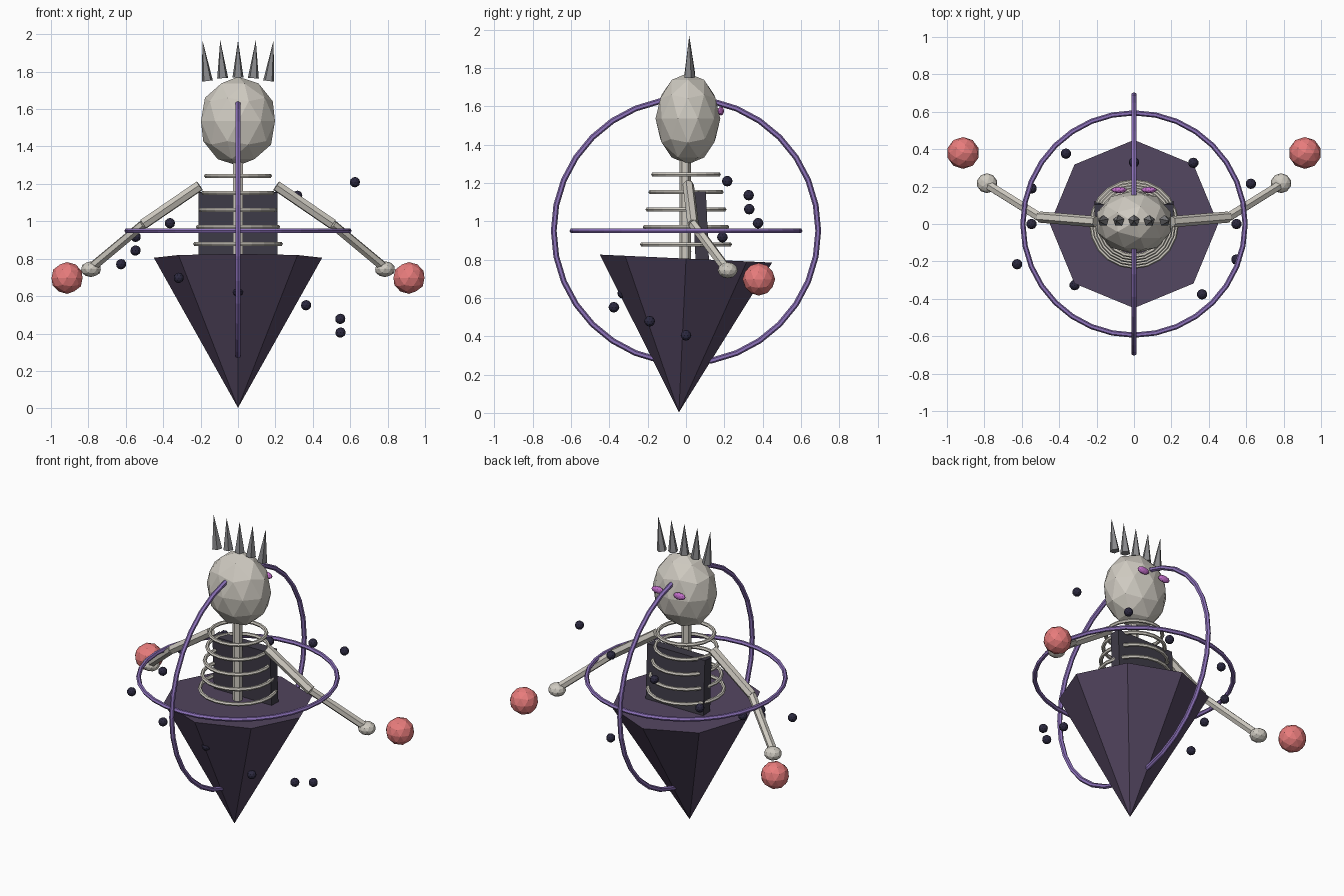
import bpy
from math import pi
from mathutils import Vector

if "Cube" in bpy.data.objects:
    bpy.data.objects.remove(bpy.data.objects["Cube"])


def material(name, rgb):
    m = bpy.data.materials.new(name)
    m.diffuse_color = (*rgb, 1)
    m.use_nodes = True
    m.node_tree.nodes["Principled BSDF"].inputs["Base Color"].default_value = m.diffuse_color
    return m


BONE = material("bone", (0.62, 0.59, 0.53))
ROBE = material("robe", (0.085, 0.06, 0.115))
CLOAK = material("cloak", (0.05, 0.045, 0.065))
RING = material("ring", (0.27, 0.17, 0.50))
ORB = material("orb", (0.80, 0.20, 0.20))
EYE = material("eye", (0.55, 0.16, 0.60))
BEAD = material("bead", (0.025, 0.022, 0.05))
IRON = material("iron", (0.25, 0.25, 0.26))


def finish(name, mat):
    ob = bpy.context.object
    ob.name = name
    ob.data.materials.append(mat)
    return ob


def ball(name, loc, scale, mat, detail=2):
    bpy.ops.mesh.primitive_ico_sphere_add(subdivisions=detail, radius=1, location=loc)
    bpy.context.object.scale = scale
    return finish(name, mat)


def rod(name, a, b, r1, r2, sides, mat):
    a, b = Vector(a), Vector(b)
    bpy.ops.mesh.primitive_cone_add(vertices=sides, radius1=r1, radius2=r2,
                                    depth=(b - a).length, location=(a + b) / 2)
    ob = finish(name, mat)
    ob.rotation_mode = 'QUATERNION'
    ob.rotation_quaternion = Vector((0, 0, 1)).rotation_difference(b - a)
    return ob


def hoop(name, z, major, minor, mat, segs=32, rot=(0, 0, 0)):
    bpy.ops.mesh.primitive_torus_add(major_radius=major, minor_radius=minor,
                                     major_segments=segs, minor_segments=6,
                                     location=(0, 0, z), rotation=rot)
    return finish(name, mat)


# Tapered lower robe, tip down, leaning slightly
rod("robe", (0, 0, 0.805), (0, -0.037, 0.003), 0.45, 0, 8, ROBE)

# Slab behind the ribs
bpy.ops.mesh.primitive_cube_add(size=1, location=(0, 0.077, 0.97), rotation=(0.045, 0, 0))
bpy.context.object.scale = (0.42, 0.07, 0.37)
finish("torso_slab", CLOAK)

# Spine and ribs
rod("spine", (0, -0.005, 0.79), (0, -0.005, 1.34), 0.03, 0.03, 6, BONE)
for i in range(5):
    hoop(f"rib_{i}", 1.243 - 0.091 * i, 0.17 + 0.0145 * i, 0.012, BONE, 20)

# Head, eyes and crown
ball("head", (0, 0.01, 1.535), (0.208, 0.169, 0.238), BONE)
for s in (-1, 1):
    ball(f"eye_{s}", (0.08 * s, 0.182, 1.575), (0.042, 0.017, 0.023), EYE)
for i in range(-2, 3):
    base = 1.77 - 0.005 * i * i
    rod(f"crown_spike_{i}", (0.082 * i, 0.017, base), (0.095 * i, 0.017, 1.968),
        0.031, 0, 5, IRON)

# Arms, hands and orbs
for s in (-1, 1):
    elbow = (0.505 * s, 0.037, 0.985)
    rod(f"upper_arm_{s}", (0.205 * s, 0.012, 1.19), elbow, 0.03, 0.03, 6, BONE)
    rod(f"forearm_{s}", elbow, (0.775 * s, 0.205, 0.76), 0.026, 0.026, 6, BONE)
    ball(f"hand_{s}", (0.786 * s, 0.218, 0.744), (0.055, 0.053, 0.042), BONE)
    ball(f"orb_{s}", (0.914 * s, 0.38, 0.697), (0.087, 0.085, 0.085), ORB)

# Orbiting rings
hoop("flat_ring", 0.95, 0.594, 0.014, RING)
hoop("upright_ring", 0.95, 0.69, 0.015, RING, rot=(0, pi / 2, 0))

# Spiral of beads; the second half mirrors the first through the axis
path = [(0.548, 0), (0.547, -0.19), (0.364, -0.376), (0, -0.33), (-0.317, -0.327), (-0.625, -0.215)]
for i in range(12):
    x, y = path[i % 6]
    s = 1 if i < 6 else -1
    ball(f"bead_{i}", (s * x, s * y, 0.405 + 0.0731 * i), (0.028,) * 3, BEAD)
